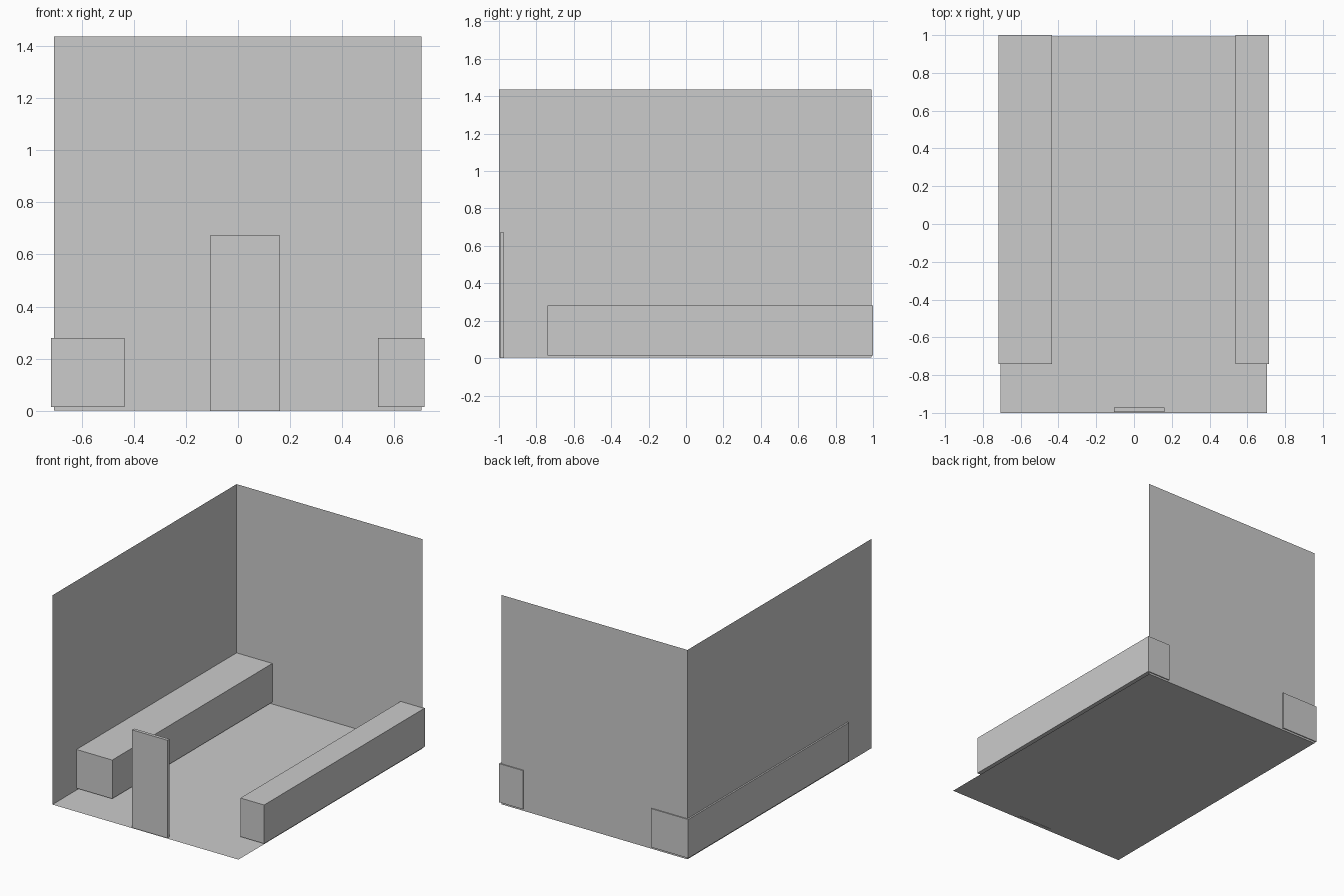
import bpy

if "Cube" in bpy.data.objects:
    bpy.data.objects.remove(bpy.data.objects["Cube"])

X0, X1 = -0.706, 0.704     # room width
Y0, Y1 = -1.0, 0.993       # room depth
Z0, Z1 = 0.002, 1.436      # room height


def add_mesh(name, verts, faces):
    mesh = bpy.data.meshes.new(name)
    mesh.from_pydata(verts, [], faces)
    obj = bpy.data.objects.new(name, mesh)
    bpy.context.collection.objects.link(obj)
    return obj


def add_box(name, x, y, z):
    """Box spanning the given (min, max) ranges."""
    verts = [(a, b, c) for a in x for b in y for c in z]
    faces = [(0, 1, 3, 2), (4, 6, 7, 5), (0, 4, 5, 1),
             (2, 3, 7, 6), (0, 2, 6, 4), (1, 5, 7, 3)]
    return add_mesh(name, verts, faces)


# Room shell: single-sheet floor and two walls, open at front and right
add_mesh("floor", [(X0, Y0, Z0), (X1, Y0, Z0), (X1, Y1, Z0), (X0, Y1, Z0)], [(0, 1, 2, 3)])
add_mesh("left_wall", [(X0, Y0, Z0), (X0, Y1, Z0), (X0, Y1, Z1), (X0, Y0, Z1)], [(0, 1, 2, 3)])
add_mesh("back_wall", [(X0, Y1, Z0), (X1, Y1, Z0), (X1, Y1, Z1), (X0, Y1, Z1)], [(0, 1, 2, 3)])

# Long counters along both sides, the left one wider
for name, span in (("left_counter", (-0.717, -0.435)), ("right_counter", (0.537, 0.716))):
    add_box(name, span, (-0.74, 1.0), (0.015, 0.28))

# Thin door panel standing at the front edge
add_box("door", (-0.107, 0.161), (-0.994, -0.972), (0.0, 0.672))
